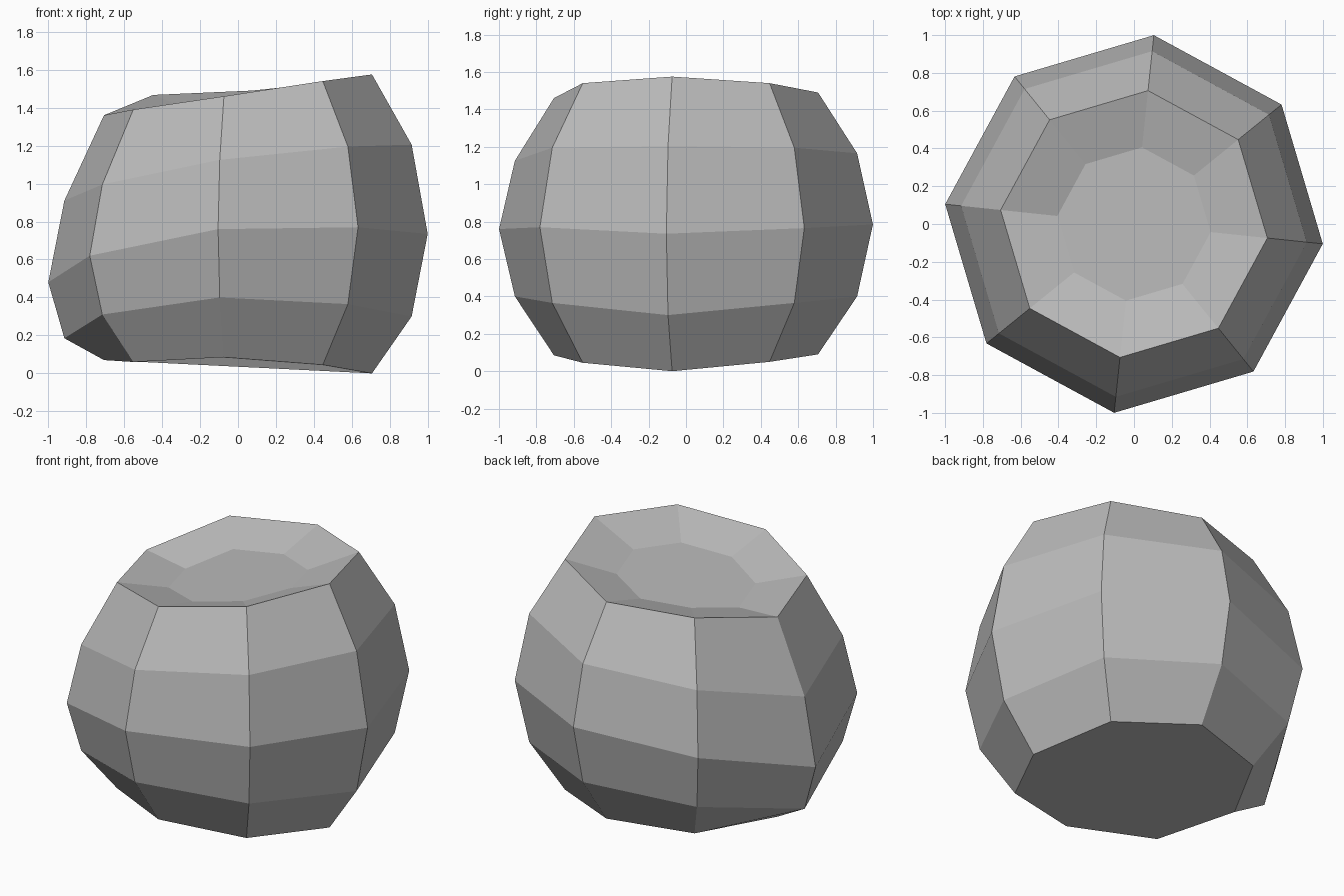
import bpy, bmesh, math

if "Cube" in bpy.data.objects:
    bpy.data.objects.remove(bpy.data.objects["Cube"])

SIDES = 8
TURN = math.radians(-6.0)

# Each ring: radius, then the height of its eight corners (counter-clockwise from the right)
RINGS = [
    (0.71, (0.00, 0.05, 0.09, 0.075, 0.07, 0.06, 0.085, 0.045)),
    (0.92, (0.30, 0.365, 0.40, 0.343, 0.185, 0.31, 0.40, 0.365)),
    (1.005, (0.735, 0.765, 0.785, 0.698, 0.48, 0.62, 0.76, 0.77)),
    (0.92, (1.205, 1.195, 1.165, 1.097, 0.91, 0.995, 1.125, 1.195)),
    (0.71, (1.575, 1.54, 1.49, 1.467, 1.36, 1.39, 1.46, 1.54)),
]
# Sunken dish: a shrunken, lowered copy of the rim
rim = RINGS[-1][1]
mean = sum(rim) / SIDES
RINGS.append((0.408, tuple(mean - 0.08 + 0.58 * (z - mean) for z in rim)))


def add_ring(bm, radius, heights):
    return [bm.verts.new((radius * math.cos(TURN + i * math.tau / SIDES),
                          radius * math.sin(TURN + i * math.tau / SIDES), z))
            for i, z in enumerate(heights)]


# Body: rings bridged from the base up and into the dish
bm = bmesh.new()
loops = [add_ring(bm, r, h) for r, h in RINGS]
for low, high in zip(loops, loops[1:]):
    for i in range(SIDES):
        j = (i + 1) % SIDES
        bm.faces.new((low[i], low[j], high[j], high[i]))
bm.faces.new(loops[0][::-1])   # base
bm.faces.new(loops[-1])        # dish floor
bm.normal_update()

mesh = bpy.data.meshes.new("faceted_bowl")
bm.to_mesh(mesh)
bm.free()

stone = bpy.data.materials.new("stone grey")
stone.diffuse_color = (0.5, 0.5, 0.5, 1)
stone.use_nodes = True
stone.node_tree.nodes["Principled BSDF"].inputs["Base Color"].default_value = stone.diffuse_color
mesh.materials.append(stone)

bowl = bpy.data.objects.new("faceted_bowl", mesh)
bpy.context.collection.objects.link(bowl)
